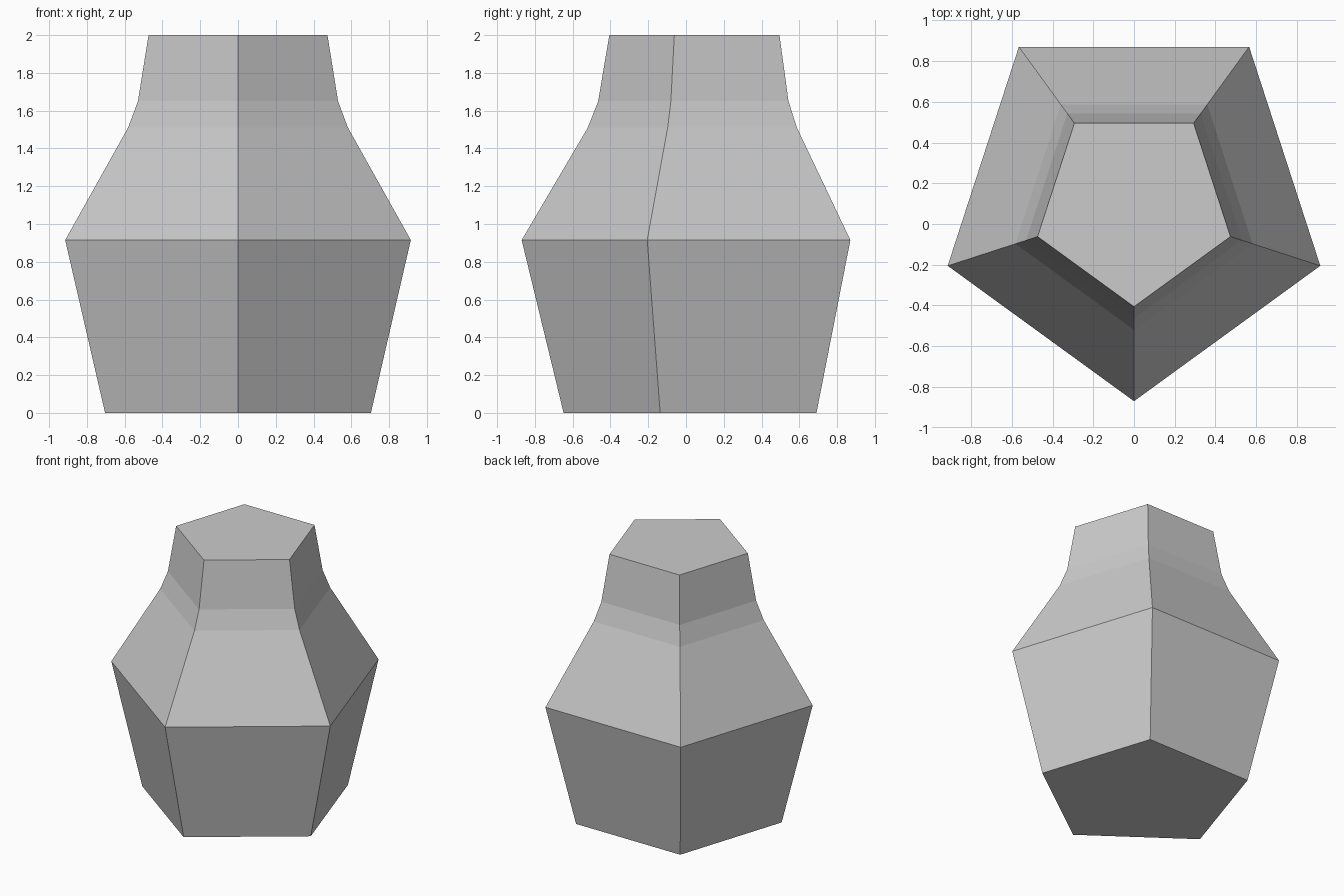
import bpy
import bmesh
from math import cos, sin, tau

cube = bpy.data.objects.get("Cube")
if cube:
    bpy.data.objects.remove(cube, do_unlink=True)

SIDES = 5
CENTRE_Y = 0.092
# Radius and height of each ring, from base to rim
PROFILE = [(0.74, 0), (0.962, 0.915), (0.612, 1.51), (0.557, 1.65), (0.498, 2)]

grey = bpy.data.materials.new("plain grey")
grey.use_nodes = True
colour = (0.6, 0.6, 0.6, 1)
grey.diffuse_color = colour
grey.node_tree.nodes["Principled BSDF"].inputs["Base Color"].default_value = colour

# Five-sided vase body, one corner facing the front
bm = bmesh.new()
rings = []
for radius, z in PROFILE:
    angles = [tau * i / SIDES for i in range(SIDES)]
    rings.append([bm.verts.new((radius * sin(a), CENTRE_Y - radius * cos(a), z))
                  for a in angles])

for low, high in zip(rings, rings[1:]):
    for i in range(SIDES):
        j = (i + 1) % SIDES
        bm.faces.new((low[i], low[j], high[j], high[i]))

# Closed base and top
bm.faces.new(rings[0][::-1])
bm.faces.new(rings[-1])
bmesh.ops.recalc_face_normals(bm, faces=bm.faces)

mesh = bpy.data.meshes.new("vase_body")
bm.to_mesh(mesh)
bm.free()
mesh.materials.append(grey)
body = bpy.data.objects.new("vase_body", mesh)
bpy.context.collection.objects.link(body)
